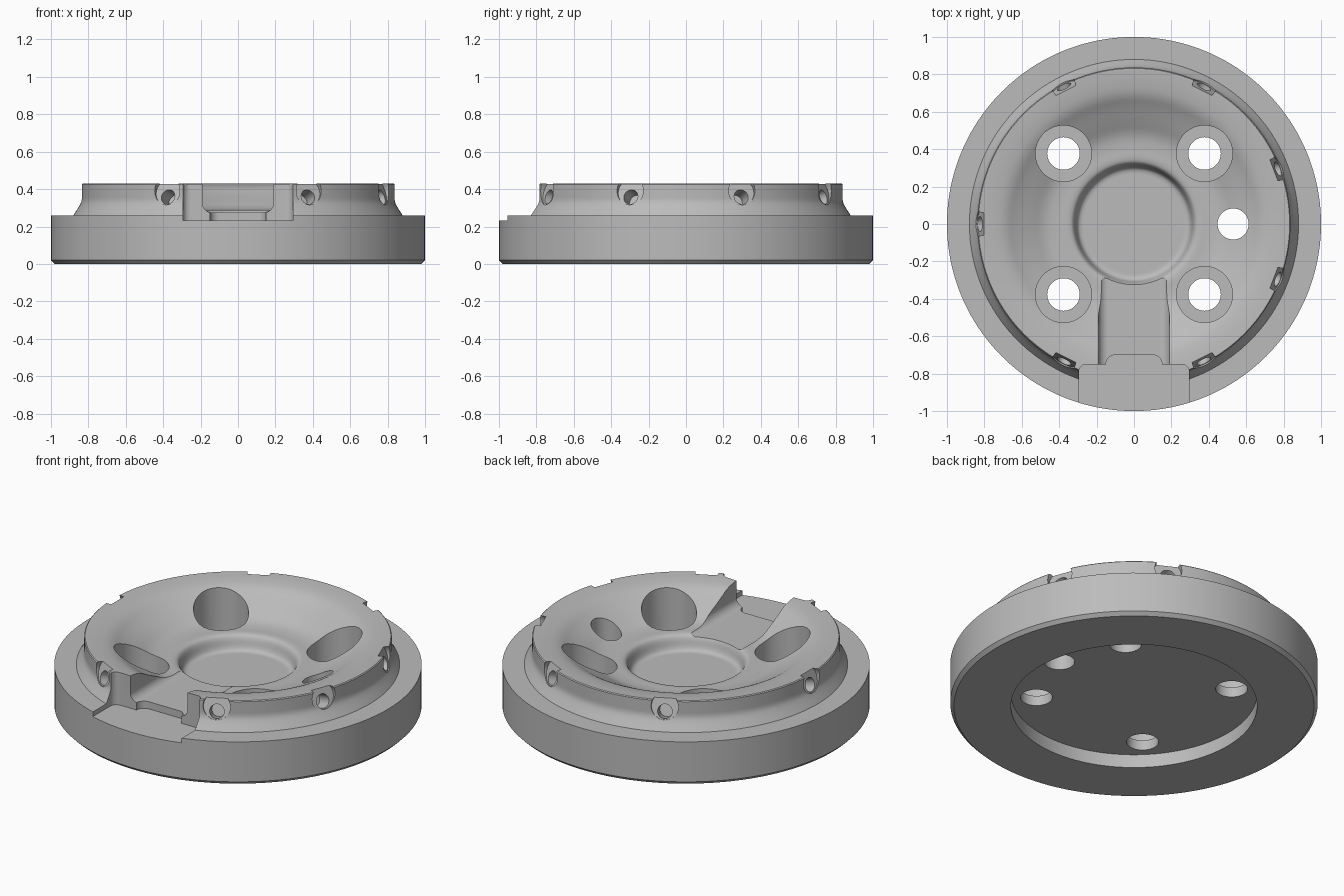
import bpy, bmesh
from math import sin, cos, pi, radians
from mathutils import Matrix, Vector

SEG = 160

old = bpy.data.objects.get("Cube")
if old:
    bpy.data.objects.remove(old, do_unlink=True)

grey = bpy.data.materials.new("plain grey")
grey.use_nodes = True
colour = (0.5, 0.5, 0.5, 1)
grey.diffuse_color = colour
grey.node_tree.nodes["Principled BSDF"].inputs["Base Color"].default_value = colour


def finish(name, bm):
    bmesh.ops.recalc_face_normals(bm, faces=bm.faces)
    mesh = bpy.data.meshes.new(name)
    bm.to_mesh(mesh)
    bm.free()
    mesh.materials.append(grey)
    obj = bpy.data.objects.new(name, mesh)
    bpy.context.collection.objects.link(obj)
    return obj


def soften(points, rounds=2):
    """Cut the corners of an open profile, keeping its ends."""
    for _ in range(rounds):
        out = [points[0]]
        for (a, b), (c, d) in zip(points, points[1:]):
            out += [(a * .75 + c * .25, b * .75 + d * .25),
                    (a * .25 + c * .75, b * .25 + d * .75)]
        points = out + [points[-1]]
    return points


def lathe(name, profile):
    """Revolve a profile whose two ends lie on the z axis."""
    bm = bmesh.new()
    rings = []
    for r, z in profile:
        if r == 0:
            rings.append([bm.verts.new((0, 0, z))] * SEG)
        else:
            rings.append([bm.verts.new((r * cos(2 * pi * i / SEG), r * sin(2 * pi * i / SEG), z))
                          for i in range(SEG)])
    for a, b in zip(rings, rings[1:]):
        for i in range(SEG):
            j = (i + 1) % SEG
            bm.faces.new(dict.fromkeys((a[i], a[j], b[j], b[i])))
    return finish(name, bm)


def prism(name, half, place, near, far):
    """Extrude a half outline, mirrored in its first axis."""
    outline = half + [(-u, v) for u, v in reversed(half)]
    bm = bmesh.new()
    ends = [[bm.verts.new(place(u, v, w)) for u, v in outline] for w in (near, far)]
    for end in ends:
        bm.faces.new(end)
    n = len(outline)
    for i in range(n):
        j = (i + 1) % n
        bm.faces.new((ends[0][i], ends[0][j], ends[1][j], ends[1][i]))
    return finish(name, bm)


def cylinder(name, radius, start, axis, length, sides=48):
    axis = Vector(axis).normalized()
    turn = axis.to_track_quat('Z', 'Y').to_matrix().to_4x4()
    bm = bmesh.new()
    bmesh.ops.create_cone(bm, cap_ends=True, segments=sides, radius1=radius, radius2=radius,
                          depth=length,
                          matrix=Matrix.Translation(Vector(start) + axis * length / 2) @ turn)
    return finish(name, bm)


def arc(cx, cy, r, a0, a1, n=8):
    return [(cx + r * cos(radians(a0 + (a1 - a0) * i / n)),
             cy + r * sin(radians(a0 + (a1 - a0) * i / n))) for i in range(n + 1)]


# Turned body: recessed underside, base flange, flared hub, dished top and centre pit
underside = [(0, .08), (.67, .08), (.67, 0), (.98, 0), (1, .02), (1, .26), (.88, .26)]
hub = soften([(.88, .26), (.845, .315), (.837, .34), (.837, .37)]) + [(.837, .425), (.832, .43)]
dish = soften([(.825, .43), (.76, .425), (.69, .412), (.63, .375), (.55, .335), (.48, .297),
               (.41, .288), (.345, .29), (.32, .275), (.305, .215), (.285, .2), (.25, .2)])
body = lathe("wheel_plate", underside + hub[1:] + dish + [(0, .2)])

cutters = []

# Four counterbored bolt holes and one plain hole
for sx in (-1, 1):
    for sy in (-1, 1):
        x, y = sx * .377, sy * .377
        cutters.append(cylinder("bolt_counterbore", .15, (x, y, .14), (0, 0, 1), .5, 64))
        cutters.append(cylinder("bolt_hole", .087, (x, y, -.1), (0, 0, 1), .5))
cutters.append(cylinder("side_hole", .083, (.53, 0, -.1), (0, 0, 1), .8))

# Tilted scoops around the rim, each with a small blind hole
for angle in (-117, -63, -21, 21, 63, 117, 180):
    a = radians(angle)
    out = Vector((cos(a), sin(a), 0))
    axis = out * cos(radians(18)) + Vector((0, 0, sin(radians(18))))
    seat = out * .815 + Vector((0, 0, .385))
    cutters.append(cylinder("rim_scoop", .075, seat, axis, .3))
    drill = out * .83 + Vector((0, 0, .36))
    cutters.append(cylinder("rim_hole", .04, drill - axis * .1, axis, .15, 32))

# Round-bottomed channel from the pit to the front
channel = arc(.14, .325, .05, -90, 0) + [(.19, .6)]
cutters.append(prism("front_channel", channel, lambda u, v, w: (u, w, v), -.9, -.29))

# Stepped notch through the front of the hub and flange
notch = [(.295, -1.1)] + arc(.255, -.79, .04, 0, 90) + [(.17, -.75)] + arc(.1, -.75, .05, 0, 90)
cutters.append(prism("front_notch", notch, lambda u, v, w: (u, v, w), .232, .6))

bpy.context.view_layer.objects.active = body
for cutter in cutters:
    cutter.hide_render = True
    mod = body.modifiers.new("cut", 'BOOLEAN')
    mod.operation = 'DIFFERENCE'
    mod.solver = 'EXACT'
    mod.object = cutter
    bpy.ops.object.modifier_apply(modifier=mod.name)
    bpy.data.objects.remove(cutter, do_unlink=True)

bpy.ops.object.select_all(action='DESELECT')
body.select_set(True)
bpy.ops.object.shade_smooth_by_angle(angle=radians(32))
